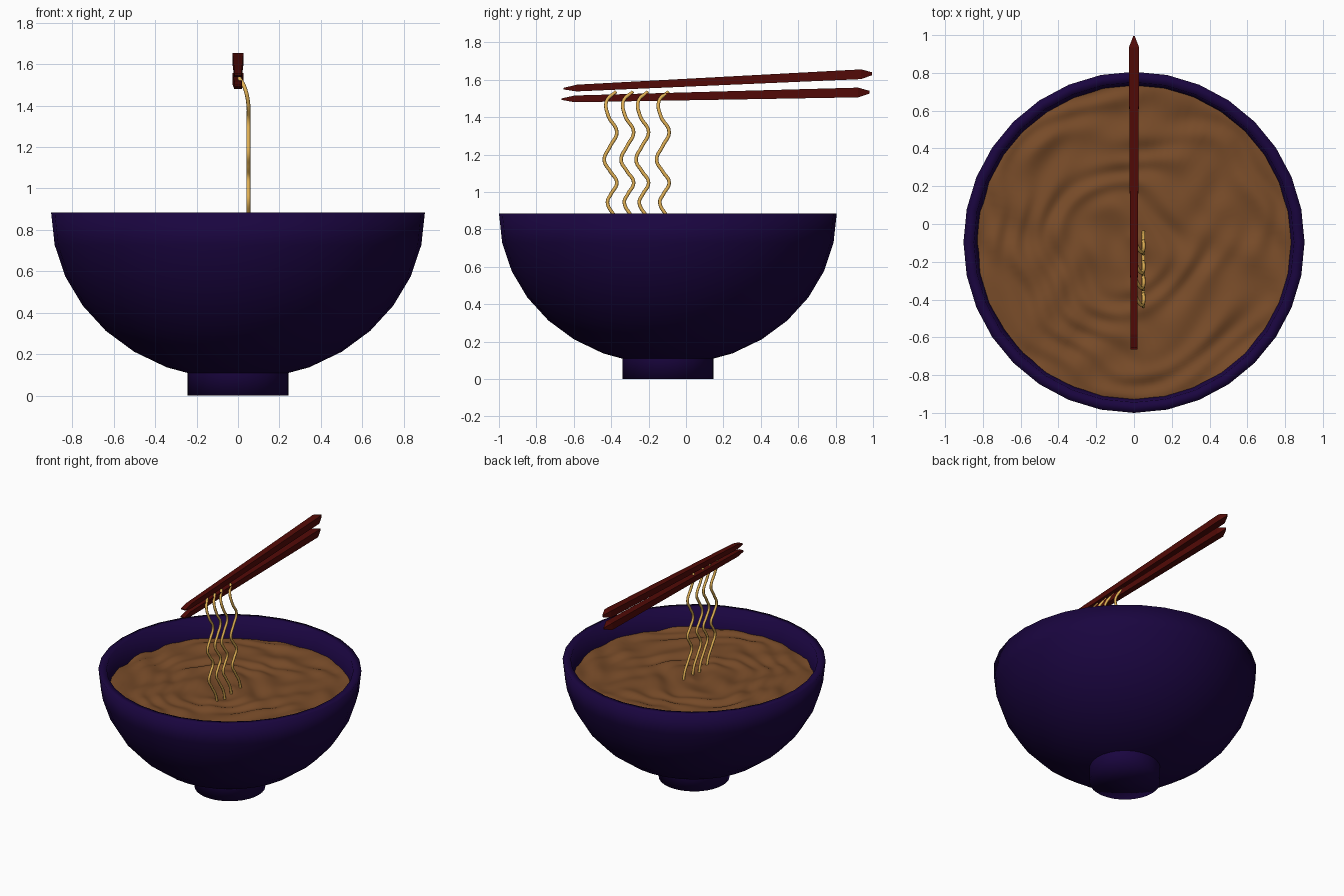
import bpy, bmesh, math
from math import sin, cos, pi

if "Cube" in bpy.data.objects:
    bpy.data.objects.remove(bpy.data.objects["Cube"])

CY = -0.097   # bowl axis in y


def material(name, rgb):
    m = bpy.data.materials.new(name)
    m.diffuse_color = (*rgb, 1)
    m.use_nodes = True
    m.node_tree.nodes["Principled BSDF"].inputs["Base Color"].default_value = m.diffuse_color
    return m


PURPLE = material("purple_glaze", (0.010, 0.0015, 0.050))
BROTH = material("broth_brown", (0.19, 0.072, 0.022))
WOOD = material("red_wood", (0.085, 0.003, 0.002))
NOODLE = material("noodle_yellow", (0.76, 0.44, 0.09))


def finish(bm, name, mat, smooth=True):
    bmesh.ops.recalc_face_normals(bm, faces=bm.faces)
    for f in bm.faces:
        f.smooth = smooth
    me = bpy.data.meshes.new(name)
    bm.to_mesh(me)
    bm.free()
    me.materials.append(mat)
    ob = bpy.data.objects.new(name, me)
    bpy.context.collection.objects.link(ob)
    return ob


def lathe(name, profile, mat, segs=32):
    bm = bmesh.new()
    vs = [bm.verts.new((r, CY, z)) for r, z in profile]
    edges = [bm.edges.new(p) for p in zip(vs, vs[1:])]
    bmesh.ops.spin(bm, geom=vs + edges, cent=(0, CY, 0), axis=(0, 0, 1),
                   angle=2 * pi, steps=segs, use_merge=True)
    bmesh.ops.remove_doubles(bm, verts=bm.verts, dist=1e-4)
    return finish(bm, name, mat)


# bowl: half sphere with wall thickness, smooth over the rim
RIM = 0.885
arc = [i * pi / 16 for i in range(9)]
outer = [(0.903 * cos(a), RIM - 0.81 * sin(a)) for a in arc]
inner = [(0.847 * cos(a), RIM - 0.75 * sin(a)) for a in arc]
lathe("bowl", outer[::-1] + inner, PURPLE)

# foot: short closed cylinder
lathe("bowl_foot", [(0.0, 0.0), (0.243, 0.0), (0.243, 0.115)], PURPLE)

# broth: rippled disc
bm = bmesh.new()
R, RINGS, SEGS, LEVEL = 0.84, 60, 96, 0.740


def ripple(x, y):
    r = math.hypot(x, y)
    warp = 0.05 * sin(6 * x + 3 * y) + 0.03 * sin(13 * y - 7 * x + 1)
    return (0.006 * sin(42 * (r + warp)) + 0.005 * sin(15 * x + 5 * sin(5 * y))
            + 0.005 * sin(21 * y + 4 * sin(8 * x)))


centre = bm.verts.new((0, CY, LEVEL + ripple(0, 0)))
prev = None
for i in range(1, RINGS + 1):
    r = R * i / RINGS
    ring = []
    for j in range(SEGS):
        x, y = r * cos(2 * pi * j / SEGS), r * sin(2 * pi * j / SEGS)
        ring.append(bm.verts.new((x, y + CY, LEVEL + ripple(x, y))))
    for j in range(SEGS):
        k = (j + 1) % SEGS
        if prev:
            bm.faces.new((prev[j], ring[j], ring[k], prev[k]))
        else:
            bm.faces.new((centre, ring[j], ring[k]))
    prev = ring
finish(bm, "broth", BROTH)


# chopsticks: wedge at the thin end, blunt point at the thick end
def chopstick(name, y0, z0, y1, z1):
    length = y1 - y0
    stations = [(0.0, 0.018, 0.004), (0.07 / length, 0.018, 0.018),
                (1 - 0.06 / length, 0.027, 0.026), (1.0, 0.004, 0.008)]
    bm = bmesh.new()
    rings = []
    for t, hx, hz in stations:
        y, z = y0 + t * length, z0 + t * (z1 - z0)
        rings.append([bm.verts.new((sx * hx, y, z + sz * hz))
                      for sx, sz in ((-1, -1), (1, -1), (1, 1), (-1, 1))])
    for a, b in zip(rings, rings[1:]):
        for j in range(4):
            k = (j + 1) % 4
            bm.faces.new((a[j], a[k], b[k], b[j]))
    bm.faces.new(rings[0])
    bm.faces.new(rings[-1])
    finish(bm, name, WOOD, False)


chopstick("upper_chopstick", -0.655, 1.552, 0.995, 1.632)
chopstick("lower_chopstick", -0.665, 1.496, 0.98, 1.533)

# hanging noodles: wavy round strands
PATH = [(0.005, -0.375, 1.535), (0.033, -0.425, 1.485), (0.05, -0.415, 1.405),
        (0.05, -0.37, 1.32), (0.05, -0.405, 1.245), (0.05, -0.437, 1.17),
        (0.05, -0.405, 1.11), (0.05, -0.37, 1.05), (0.05, -0.40, 0.99),
        (0.05, -0.42, 0.945), (0.05, -0.385, 0.875), (0.05, -0.335, 0.79),
        (0.05, -0.315, 0.69)]
for n, dy in enumerate((0, 0.09, 0.17, 0.28)):
    cu = bpy.data.curves.new(f"noodle_{n + 1}", 'CURVE')
    cu.dimensions = '3D'
    cu.bevel_depth = 0.0095
    cu.bevel_resolution = 2
    cu.use_fill_caps = True
    cu.resolution_u = 6
    sp = cu.splines.new('BEZIER')
    sp.bezier_points.add(len(PATH) - 1)
    for bp, (x, y, z) in zip(sp.bezier_points, PATH):
        bp.co = (x, y + dy, z)
        bp.handle_left_type = bp.handle_right_type = 'AUTO'
    cu.materials.append(NOODLE)
    bpy.context.collection.objects.link(bpy.data.objects.new(f"noodle_{n + 1}", cu))
